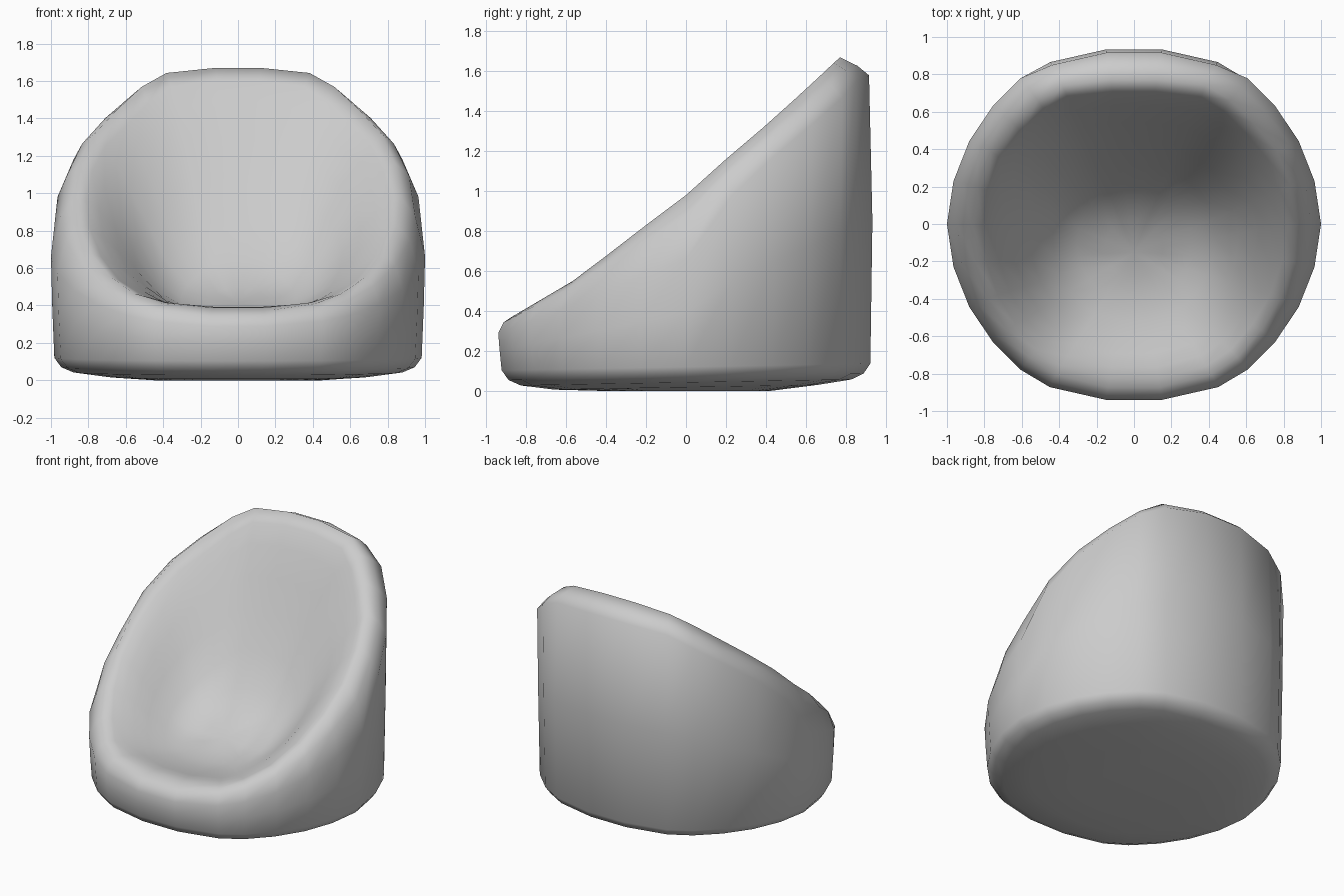
import bpy, bmesh

if "Cube" in bpy.data.objects:
    bpy.data.objects.remove(bpy.data.objects["Cube"])

# Quarter outline of the chair seen from above, mirrored to a full 24-point loop
quarter = [(1, 0), (.965, .23), (.88, .445), (.755, .63), (.605, .78), (.45, .872), (.15, .94)]
half = quarter + [(-x, y) for x, y in reversed(quarter)]
outline = half + [(x, -y) for x, y in reversed(half[1:-1])]

rim = [(-.89, .36), (-.55, .56), (-.2, .83), (0, .98), (.2, 1.16), (.4, 1.33), (.6, 1.51), (.77, 1.67)]
seat = [(-.89, .36), (-.8, .37), (-.6, .35), (-.4, .35), (-.2, .39), (0, .48), (.12, .57),
        (.25, .74), (.5, 1.17), (.7, 1.58), (.77, 1.67)]
ridge_scale = [(-.94, .93), (-.63, .9), (0, .87), (.445, .87), (.63, .85), (.78, .85), (.872, .85), (.94, .82)]
edge_drop = [(-.94, .08), (-.6, .15), (0, .32), (.23, .18), (.445, .14), (.7, .11), (.94, .09)]


def curve(table, v):
    """Piecewise linear lookup."""
    if v <= table[0][0]:
        return table[0][1]
    for (a, p), (b, q) in zip(table, table[1:]):
        if v <= b:
            return p + (q - p) * (v - a) / (b - a)
    return table[-1][1]


bm = bmesh.new()
rings = []


def add_ring(fn):
    rings.append([bm.verts.new(fn(x, y)) for x, y in outline])


# Domed, slightly tilted underside
for s, z in [(.45, .0), (.7, .018), (.88, .042), (.945, .07), (.982, .12)]:
    add_ring(lambda x, y: (x * s, y * s, z + .018 * y * s * (z > 0)))


# Outer wall and rounded shoulder
def outer(t, s):
    def fn(x, y):
        r = curve(ridge_scale, y)
        top = curve(rim, y * r) - curve(edge_drop, y)
        k = s - (.025 if y > .85 and t == 1 else 0)
        return x * k, y * k, .12 + (top - .12) * t
    return fn


add_ring(outer(.5, .993))
add_ring(outer(1, 1))


def shoulder(x, y):
    r = curve(ridge_scale, y)
    k = r + (1 - r) * .6 - (.015 if y > .85 else 0)
    return x * k, y * k, curve(rim, y * r) - curve(edge_drop, y) * (.33 + .15 * max(y, 0))


add_ring(shoulder)

# Rim ridge, then the shallow seat and backrest closing in on the middle
cy = -.15


def scoop(t):
    def fn(x, y):
        r = curve(ridge_scale, y)
        px, py = x * r * t, cy + (y * r - cy) * t
        low, high = curve(seat, py), curve(rim, py)
        # soft roll at the sides, quick fall at the front and back
        u = max(0, (t - .32) / .68)
        roll = u * u * (3 - 2 * u)
        mix = min(1, 1.13 * y * y)
        return px, py, low + (high - low) * (roll * (1 - mix) + t ** 6 * mix)
    return fn


for t in (1, .93, .85, .75, .64, .5, .35, .18):
    add_ring(scoop(t))

n = len(outline)
for a, b in zip(rings, rings[1:]):
    for i in range(n):
        j = (i + 1) % n
        bm.faces.new((a[i], a[j], b[j], b[i]))
bm.faces.new(list(reversed(rings[0])))
mid = bm.verts.new((0, cy, curve(seat, cy)))
for i in range(n):
    bm.faces.new((rings[-1][i], rings[-1][(i + 1) % n], mid))
bmesh.ops.recalc_face_normals(bm, faces=bm.faces)
for f in bm.faces:
    f.smooth = True

mesh = bpy.data.meshes.new("tub_chair")
bm.to_mesh(mesh)
bm.free()
chair = bpy.data.objects.new("tub_chair", mesh)
bpy.context.collection.objects.link(chair)
